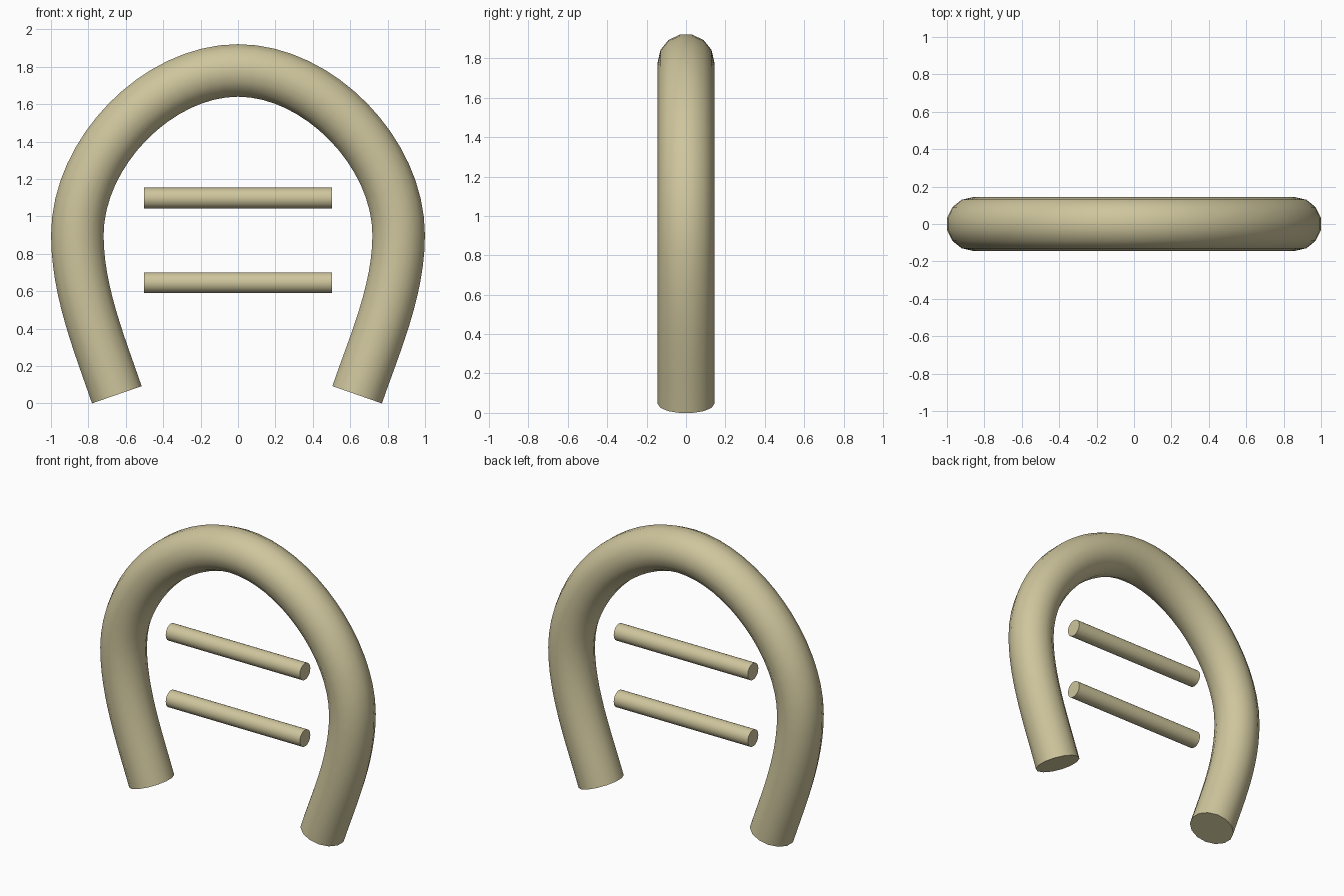
import bpy, bmesh, math
from mathutils import Vector
from mathutils.geometry import interpolate_bezier

if "Cube" in bpy.data.objects:
    bpy.data.objects.remove(bpy.data.objects["Cube"])

mat = bpy.data.materials.new("khaki")
mat.diffuse_color = (0.62, 0.56, 0.335, 1)
mat.use_nodes = True
mat.node_tree.nodes["Principled BSDF"].inputs["Base Color"].default_value = mat.diffuse_color


def finish(obj):
    obj.data.materials.append(mat)
    bpy.ops.object.select_all(action='DESELECT')
    obj.select_set(True)
    bpy.context.view_layer.objects.active = obj
    bpy.ops.object.shade_smooth_by_angle(angle=math.radians(35))


def half_path(end_x, sign):
    """Centre line from the foot of one leg up to the crown."""
    def p(x, z):
        return Vector((sign * x, 0, z))
    leg = interpolate_bezier(p(end_x, 0.046), p(end_x + 0.09, 0.31),
                             p(0.859, 0.60), p(0.859, 0.90), 13)
    arc = interpolate_bezier(p(0.859, 0.90), p(0.859, 1.34),
                             p(0.43, 1.78), p(0, 1.78), 17)
    return leg + arc[1:]


def sweep(name, path, radius, sides):
    """Round tube along a path lying in the XZ plane, with closed ends."""
    bm = bmesh.new()
    rings = []
    for i, c in enumerate(path):
        t = (path[min(i + 1, len(path) - 1)] - path[max(i - 1, 0)]).normalized()
        n = Vector((-t.z, 0, t.x))
        ring = []
        for k in range(sides):
            a = 2 * math.pi * k / sides
            ring.append(bm.verts.new(c + radius * (math.cos(a) * Vector((0, 1, 0)) + math.sin(a) * n)))
        rings.append(ring)
    for r0, r1 in zip(rings, rings[1:]):
        for k in range(sides):
            j = (k + 1) % sides
            bm.faces.new((r0[k], r0[j], r1[j], r1[k]))
    bm.faces.new(rings[0])
    bm.faces.new(rings[-1])
    bmesh.ops.recalc_face_normals(bm, faces=bm.faces)
    me = bpy.data.meshes.new(name)
    bm.to_mesh(me)
    bm.free()
    obj = bpy.data.objects.new(name, me)
    bpy.context.collection.objects.link(obj)
    finish(obj)


# Horseshoe-shaped tube
path = half_path(0.648, -1) + half_path(0.637, 1)[::-1][1:]
sweep("arch_tube", path, 0.144, 14)

# Two horizontal bars inside the arch
for name, z in (("lower_bar", 0.645), ("upper_bar", 1.097)):
    bpy.ops.mesh.primitive_cylinder_add(vertices=32, radius=0.056, depth=1.007,
                                        location=(0, 0, z), rotation=(0, math.pi / 2, 0))
    bar = bpy.context.object
    bar.name = name
    finish(bar)
